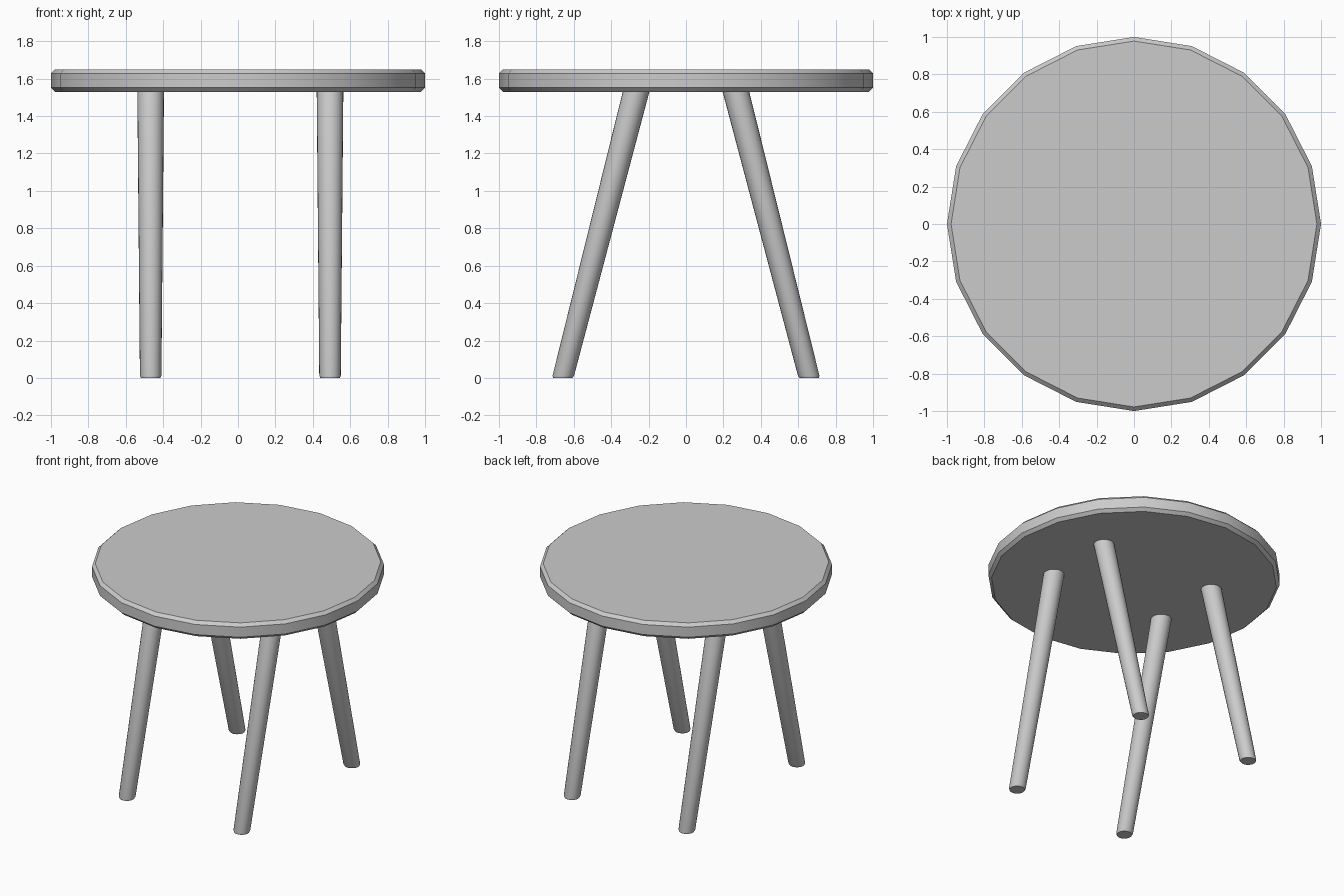
import bpy
import bmesh
from math import cos, sin, tau, radians

cube = bpy.data.objects.get("Cube")
if cube:
    bpy.data.objects.remove(cube, do_unlink=True)

grey = bpy.data.materials.new("plain grey")
grey.use_nodes = True
colour = (0.6, 0.6, 0.6, 1)
grey.diffuse_color = colour
grey.node_tree.nodes["Principled BSDF"].inputs["Base Color"].default_value = colour


def loft(name, rings, sides):
    """Closed solid through horizontal rings given as (x, y, z, radius)."""
    bm = bmesh.new()
    loops = [[bm.verts.new((x + r * cos(tau * i / sides), y + r * sin(tau * i / sides), z))
              for i in range(sides)] for x, y, z, r in rings]
    for low, high in zip(loops, loops[1:]):
        for i in range(sides):
            j = (i + 1) % sides
            bm.faces.new((low[i], low[j], high[j], high[i]))
    bm.faces.new(loops[0][::-1])
    bm.faces.new(loops[-1])
    mesh = bpy.data.meshes.new(name)
    bm.to_mesh(mesh)
    bm.free()
    mesh.materials.append(grey)
    obj = bpy.data.objects.new(name, mesh)
    bpy.context.collection.objects.link(obj)
    bpy.ops.object.select_all(action="DESELECT")
    obj.select_set(True)
    bpy.context.view_layer.objects.active = obj
    bpy.ops.object.shade_smooth_by_angle(angle=radians(30))
    return obj


# Round seat with chamfered rims
bottom, top, chamfer = 1.53, 1.65, 0.022
loft("seat", [(0, 0, bottom, 1 - chamfer), (0, 0, bottom + chamfer, 1),
              (0, 0, top - chamfer, 1), (0, 0, top, 1 - chamfer)], 20)

# Tapered legs, splayed to front and back
foot_y, seat_y = 0.659, 0.267
slope = (seat_y - foot_y) / bottom
for side, x in (("right", -0.467), ("left", 0.492)):
    for end, s in (("front", -1), ("back", 1)):
        profile = [(0, 0.052), (0.012, 0.0575), (bottom + 0.03, 0.0715)]
        loft(f"{end}_{side}_leg",
             [(x, s * (foot_y + slope * z), z, r) for z, r in profile], 24)
